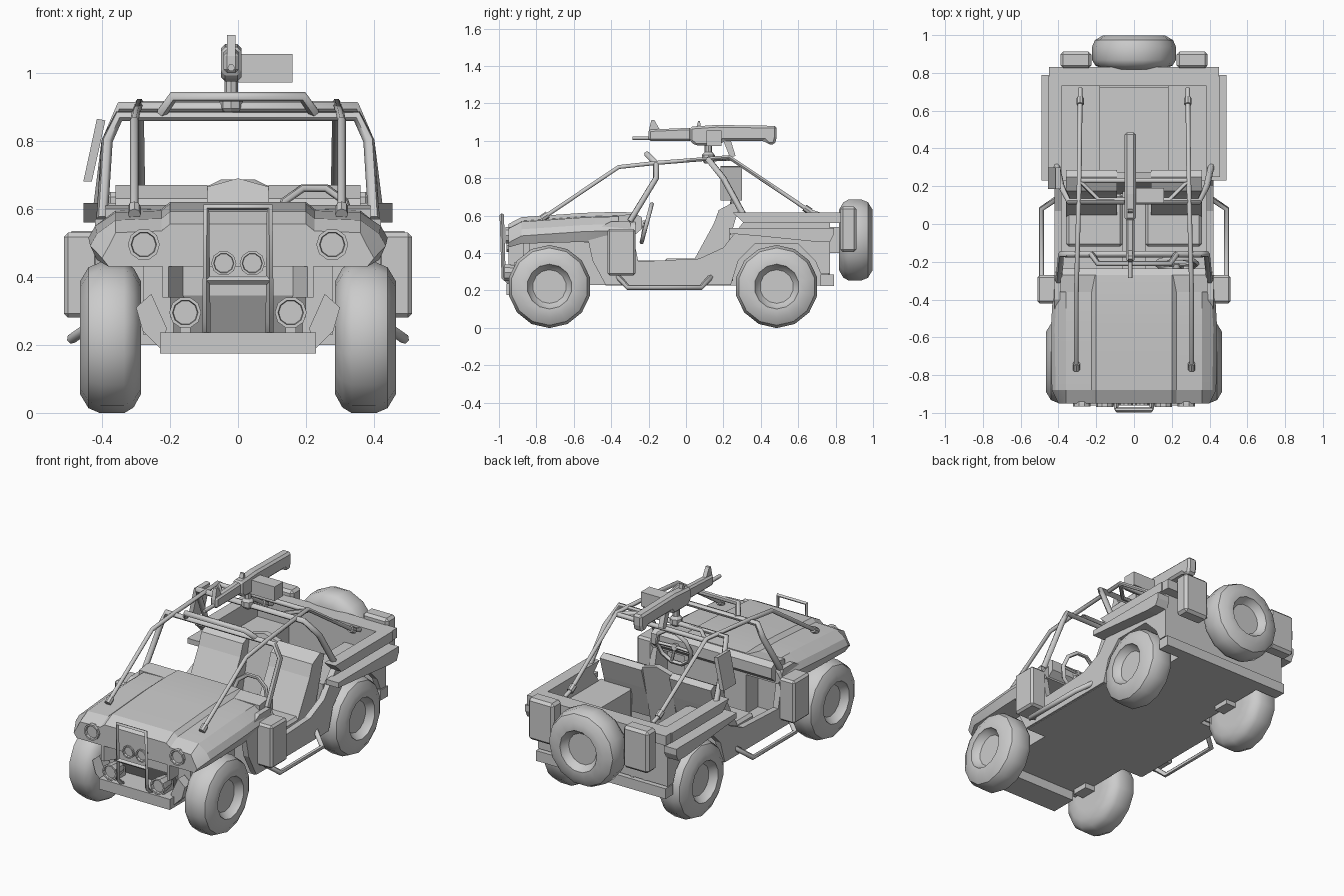
import bpy, bmesh, math
from mathutils import Vector, Matrix

if "Cube" in bpy.data.objects:
    bpy.data.objects.remove(bpy.data.objects["Cube"])


def finish(name, bm, mirror=False, smooth=None):
    bmesh.ops.recalc_face_normals(bm, faces=bm.faces)
    me = bpy.data.meshes.new(name)
    bm.to_mesh(me)
    bm.free()
    ob = bpy.data.objects.new(name, me)
    bpy.context.collection.objects.link(ob)
    if mirror:
        ob.modifiers.new("mirror", 'MIRROR')
    if smooth:
        bpy.ops.object.select_all(action='DESELECT')
        ob.select_set(True)
        bpy.context.view_layer.objects.active = ob
        bpy.ops.object.shade_smooth_by_angle(angle=math.radians(smooth))
    return ob


def loft(name, rings, mirror=False, smooth=None):
    """Skin matching rings of points and cap the ends."""
    bm = bmesh.new()
    vs = [[bm.verts.new(p) for p in r] for r in rings]
    n = len(vs[0])
    for a, b in zip(vs, vs[1:]):
        for i in range(n):
            bm.faces.new((a[i], a[(i + 1) % n], b[(i + 1) % n], b[i]))
    bm.faces.new(vs[0])
    bm.faces.new(vs[-1])
    return finish(name, bm, mirror, smooth)


def prism(name, yz, x0, x1, mirror=False, bevel=0):
    ob = loft(name, [[(x, y, z) for y, z in yz] for x in (x0, x1)], mirror)
    if bevel:
        mod = ob.modifiers.new("bevel", 'BEVEL')
        mod.width, mod.segments = bevel, 1
        if mirror:
            ob.modifiers.move(1, 0)
    return ob


def box(name, x0, x1, y0, y1, z0, z1, mirror=False, bevel=0):
    return prism(name, [(y0, z0), (y1, z0), (y1, z1), (y0, z1)], x0, x1, mirror, bevel)


def lathe(name, profile, centre, axis, n=14, mirror=False, smooth=None):
    """Spin (offset along axis, radius) points around an axis."""
    q = Vector((0, 0, 1)).rotation_difference(Vector(axis))
    rings = [[Vector(centre) + q @ Vector((r * math.cos(t), r * math.sin(t), a))
              for t in (2 * math.pi * i / n for i in range(n))] for a, r in profile]
    return loft(name, rings, mirror, smooth)


def tube(name, path, r=0.015, mirror=False, cyclic=False, res=1):
    cu = bpy.data.curves.new(name, 'CURVE')
    cu.dimensions = '3D'
    cu.bevel_depth, cu.bevel_resolution, cu.use_fill_caps = r, res, True
    sp = cu.splines.new('POLY')
    sp.points.add(len(path) - 1)
    for p, c in zip(sp.points, path):
        p.co = (*c, 1)
    sp.use_cyclic_u = cyclic
    ob = bpy.data.objects.new(name, cu)
    bpy.context.collection.objects.link(ob)
    bpy.ops.object.select_all(action='DESELECT')
    ob.select_set(True)
    bpy.context.view_layer.objects.active = ob
    bpy.ops.object.convert(target='MESH')
    bpy.ops.object.shade_smooth_by_angle(angle=math.radians(61))
    if mirror:
        bpy.context.object.modifiers.new("mirror", 'MIRROR')


def both_sides(path):
    return path + [(-x, y, z) for x, y, z in reversed(path)]


# wheels and spare
WHEEL = [(-.09, .11), (-.09, .165), (-.068, .205), (-.04, .222), (.03, .222), (.065, .207),
         (.09, .165), (.09, .12), (.075, .115), (.05, .09)]
for label, y in (("front", -.73), ("rear", .485)):
    lathe(label + "_wheels", WHEEL, (.375, y, .221), (1, 0, 0), mirror=True, smooth=35)
    box(label + "_hubs", .22, .3, y - .05, y + .05, .2, .29, True)
lathe("spare_wheel", WHEEL, (0, .908, .47), (0, 1, 0), smooth=35)
box("spare_mount", -.08, .08, .76, .83, .4, .54)

# hood with fenders
rings = []
for y, zt, w, zb in ((-.95, .535, .40, .43), (-.88, .572, .435, .45), (-.55, .595, .44, .46),
                     (-.38, .60, .43, .48), (-.27, .597, .425, .49)):
    half = [(.2, zt + .02), (.225, zt), (.36, zt - .005), (w - .02, zt - .045), (w, zt - .08), (w - .02, zb)]
    rings.append([(x, y, z) for x, z in half] + [(-x, y, z) for x, z in reversed(half)])
loft("hood", rings, smooth=18)

# engine bay, grille and bumper
prism("engine_bay", [(-.94, .55), (-.94, .525), (-.88, .5), (-.88, .345), (-.81, .23),
                     (-.27, .23), (-.27, .55)], -.2, .2)
box("engine_sides", .19, .28, -.84, -.4, .23, .46, True)
loft("grille_posts", [[(.222, -.95, z), (.205, -.95, z), (.155, -.87, z), (.222, -.87, z)]
                      for z in (.34, .54)], True)
box("front_bumper", -.23, .23, -.96, -.80, .175, .237)
loft("bumper_wings", [[(.22, y, .18), (.28, y, .24), (.3, y, .31), (.255, y, .35), (.21, y, .25)]
                      for y in (-.92, -.86)], True)

# lamps
LAMP = [(-.05, .8), (.02, 1), (.035, 1), (.035, .8), (.022, .75)]
for label, x, y, z, r in (("head", .277, -.93, .495, .047), ("fog", .155, -.935, .295, .047),
                          ("centre", .042, -.925, .44, .037)):
    lathe(label + "_lamps", [(a, k * r) for a, k in LAMP], (x, y, z), (0, -1, 0), 10, True)
box("fog_lamp_stalks", .14, .17, -.93, -.84, .23, .29, True)

# bull bar
tube("bull_bar", [(.093, -.93, .23), (.093, -.975, .27), (.093, -.985, .605), (-.093, -.985, .605),
                  (-.093, -.975, .27), (-.093, -.93, .23)], .012, res=0)
tube("bull_bar_rung", [(-.093, -.98, .39), (.093, -.98, .39)], .012, res=0)

# body sides with wheel arches and door opening
prism("body_side", [(-.53, .5), (-.5, .36), (-.43, .23), (.24, .23), (.28, .36), (.37, .45), (.6, .45),
                    (.69, .36), (.72, .29), (.765, .29), (.765, .57), (.31, .57), (.2, .43), (.07, .37),
                    (-.255, .355), (-.3, .57), (-.4, .57)], .385, .42, True)
box("cabin_floor", -.41, .41, -.43, .24, .227, .26)
box("rear_floor", -.28, .28, .24, .765, .227, .27)
box("wheel_wells", .26, .28, .24, .765, .24, .47, True)
prism("dashboard", [(-.36, .5), (-.27, .5), (-.235, .53), (-.235, .59), (-.27, .612), (-.36, .6)], -.39, .39)
box("firewall", -.39, .39, -.43, -.38, .24, .5)

# cargo bed
box("bed_sides", .19, .39, .25, .77, .45, .5, True)
box("bed_inner_walls", .18, .2, .25, .77, .26, .5, True)
box("wheel_well_fronts", .19, .39, .23, .25, .25, .5, True)
box("tailgate", -.42, .42, .73, .77, .29, .58)
box("rear_deck", -.45, .45, .73, .83, .56, .617)
prism("bed_rails", [(.25, .617), (.31, .56), (.78, .56), (.78, .617)], .385, .455, True)
prism("side_rails", [(.23, .535), (.23, .505), (.4, .49), (.7, .46), (.77, .46), (.79, .5), (.79, .535)],
      .41, .49, True)
box("rear_bumper", -.42, .42, .72, .79, .225, .285)
box("rear_cans", .225, .39, .825, .912, .405, .65, True, .015)

# seats and centre backrest
box("seat_cushion", .06, .36, -.12, .16, .26, .37, True, .015)
prism("seat_back", [(.03, .34), (.15, .56), (.175, .63), (.25, .67), (.285, .65), (.25, .53), (.19, .34)],
      .09, .36, True)
box("centre_console", -.06, .06, -.3, .2, .25, .36)
loft("centre_backrest", [[(-.09, y - .08, .3), (.09, y - .08, .3), (.09, y, .665), (0, y, .69), (-.09, y, .665)]
                         for y in (.24, .275)])

# steering wheel
turn = Matrix.Rotation(math.radians(75), 3, 'X')
rim = [Vector((.225, -.21, .56)) + turn @ Vector((.11 * math.cos(i * math.pi / 5),
       .11 * math.sin(i * math.pi / 5), 0)) for i in range(10)]
tube("steering_wheel", rim, .012, cyclic=True)
for k in (0, 5, 8):
    tube("steering_spoke", [(.225, -.22, .56), rim[k]], .01, res=0)
tube("steering_column", [(.225, -.21, .56), (.225, -.3, .54)], .02)

# side boxes and step bars
box("side_boxes", .41, .512, -.42, -.27, .28, .53, True, .012)
tube("step_bars", [(.40, -.37, .28), (.49, -.31, .217), (.49, .08, .217), (.40, .14, .28)], .015, True)

# roll cage
tube("front_hoop", both_sides([(.40, -.3, .57), (.385, -.16, .80), (.35, -.16, .872)]), .017)
tube("rear_hoop", both_sides([(.41, .31, .60), (.385, .2, .80), (.345, .12, .9)]), .017)
tube("cage_rails", [(.305, -.77, .585), (.305, -.36, .86), (.3, -.16, .882), (.29, .23, .913),
                    (.285, .66, .625), (.285, .72, .605)], .0125, True)
for y, z, dz in ((-.755, .595, .27), (.65, .632, -.27)):
    lathe("cage_feet", [(-.02, .019), (.02, .019)], (.305 if y < 0 else .285, y, z), (0, .41, dz), 8, True)
tube("cage_crossbar", [(-.29, .23, .905), (.29, .23, .905)], .014)
tube("light_bar", both_sides([(.225, -.16, .88), (.19, -.21, .93)]), .016)
tube("mount_braces", [(.29, .23, .905), (.19, .13, .9), (0, .13, .9)], .012, True)

# tilted side panel
loft("side_panel", [[(-.455, y, .68), (-.43, y, .68), (-.39, y, .86), (-.415, y, .865)] for y in (.185, .3)])

# mounted gun
lathe("gun_mount", [(-.03, .02), (-.015, .034), (.015, .034), (.03, .02), (.08, .02)], (-.02, .12, .91),
      (0, 0, 1), 8)
prism("gun_receiver", [(.02, 1.0), (.05, .975), (.18, .975), (.2, 1.0), (.42, 1.0), (.44, .98), (.475, .98),
                       (.485, 1.02), (.485, 1.08), (.16, 1.085), (.02, 1.075)], -.05, .01, bevel=.012)
prism("gun_barrel_shroud", [(-.2, 1.0), (.03, 1.0), (.03, 1.07), (-.2, 1.06)], -.042, .002, bevel=.01)
tube("gun_barrel", [(-.02, -.285, 1.015), (-.02, 0, 1.015)], .011)
prism("gun_front_sight", [(-.2, 1.05), (-.14, 1.06), (-.17, 1.112), (-.185, 1.112)], -.032, -.008)
prism("gun_rear_sight", [(.055, 1.07), (.08, 1.07), (.075, 1.105), (.065, 1.105)], -.032, -.008)
prism("gun_grip", [(.2, 1.0), (.24, 1.0), (.265, .92), (.235, .91)], -.035, -.005)
box("ammo_box", 0, .16, .11, .19, .972, 1.055)
